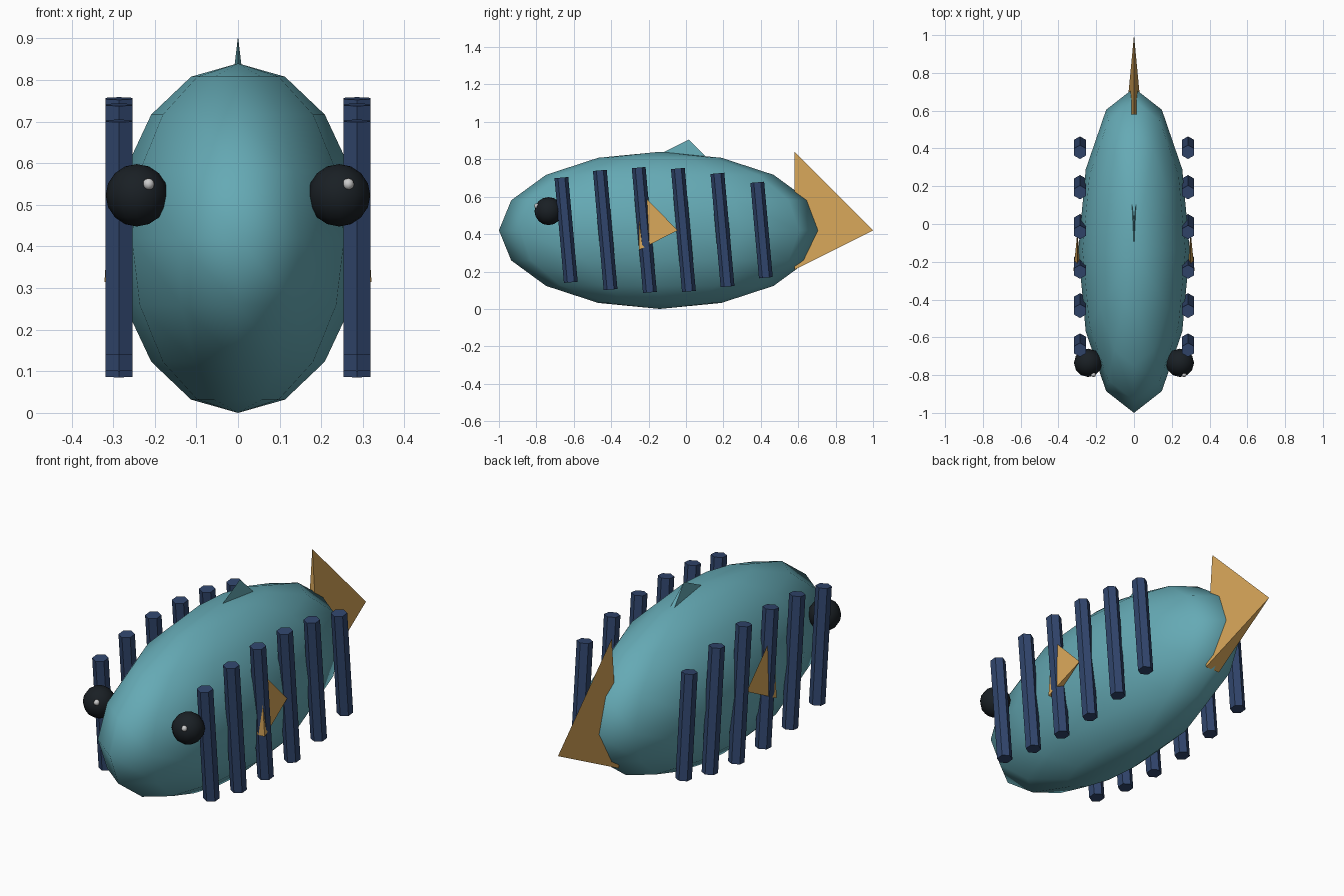
import bpy, math
from mathutils import Vector

if "Cube" in bpy.data.objects:
    bpy.data.objects.remove(bpy.data.objects["Cube"])


def material(name, rgb):
    m = bpy.data.materials.new(name)
    m.diffuse_color = (*rgb, 1)
    m.use_nodes = True
    m.node_tree.nodes["Principled BSDF"].inputs["Base Color"].default_value = m.diffuse_color
    return m


TEAL = material("teal", (0.13, 0.40, 0.46))
NAVY = material("navy", (0.03, 0.06, 0.15))
GOLD = material("gold", (0.68, 0.38, 0.10))
BLACK = material("black", (0.01, 0.014, 0.018))
WHITE = material("white", (0.9, 0.9, 0.9))


def ball(name, loc, scale, mat, segments=12, rings=8):
    bpy.ops.mesh.primitive_uv_sphere_add(segments=segments, ring_count=rings, radius=1, location=loc)
    ob = bpy.context.object
    ob.name = name
    ob.scale = scale
    bpy.ops.object.transform_apply(location=False, rotation=False, scale=True)
    ob.data.materials.append(mat)
    bpy.ops.object.shade_smooth()
    return ob


def fin(name, base, axis, up, radius, depth, half_width, mat):
    """Flattened three-sided cone: one base corner along 'up', two opposite."""
    base, axis, up = Vector(base), Vector(axis), Vector(up)
    side = Vector((half_width, 0, 0))
    low = base - up * radius / 2
    verts = [base + up * radius, low - side, low + side, base + axis * depth]
    faces = [(0, 1, 2), (0, 3, 1), (1, 3, 2), (2, 3, 0)]
    # keep normals outward whichever way the cone points
    a, b, c = verts[:3]
    if (b - a).cross(c - a).dot(axis) > 0:
        faces = [f[::-1] for f in faces]
    me = bpy.data.meshes.new(name)
    me.from_pydata(verts, [], faces)
    me.materials.append(mat)
    ob = bpy.data.objects.new(name, me)
    bpy.context.collection.objects.link(ob)
    return ob


# body
ball("body", (0, -0.14, 0.42), (0.295, 0.86, 0.42), TEAL)

# tail and back fin
fin("tail_fin", (0, 0.58, 0.42), (0, 1, 0), (0, 0, 1), 0.42, 0.42, 0.04, GOLD)
fin("back_fin", (0, 0.015, 0.78), (0, 0, 1), (0, -1, 0), 0.25, 0.125, 0.015, TEAL)

# stripe half heights, front to back
stripes = [0.281, 0.320, 0.335, 0.330, 0.304, 0.256]

for side, s in (("left", -1), ("right", 1)):
    # eye with highlight
    ball(f"{side}_eye", (s * 0.243, -0.735, 0.523), (0.075,) * 3, BLACK)
    ball(f"{side}_eye_highlight", (s * 0.24 + 0.025, -0.797, 0.55), (0.014,) * 3, WHITE, 8, 6)

    # side fin
    fin(f"{side}_side_fin", (s * 0.30, -0.25, 0.42), (0, 1, 0), (0, 0, 1), 0.21, 0.205, 0.021, GOLD)

    # slanted hexagonal stripes
    for i, half in enumerate(stripes):
        bpy.ops.mesh.primitive_cylinder_add(
            vertices=6, radius=0.037, depth=2 * half,
            location=(s * 0.286, -0.641 + 0.209 * i, 0.422),
            rotation=(0.09, 0, 0))
        ob = bpy.context.object
        ob.name = f"{side}_stripe_{i + 1}"
        ob.data.materials.append(NAVY)
